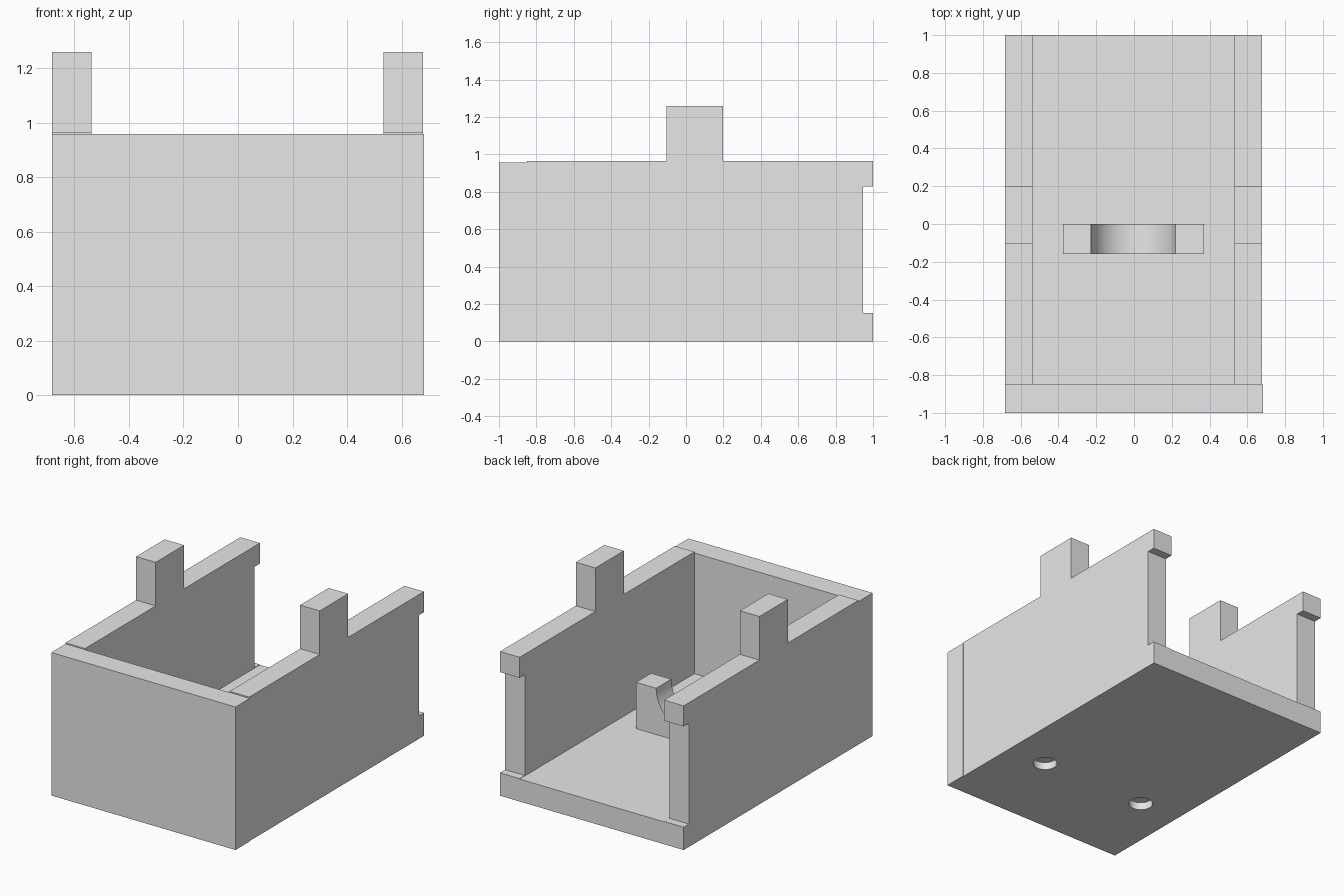
import bpy
import bmesh
import math
from mathutils import Vector

if "Cube" in bpy.data.objects:
    bpy.data.objects.remove(bpy.data.objects["Cube"], do_unlink=True)

grey = bpy.data.materials.new("light grey")
grey.use_nodes = True
grey.diffuse_color = (0.8, 0.8, 0.8, 1)
grey.node_tree.nodes["Principled BSDF"].inputs["Base Color"].default_value = (0.8, 0.8, 0.8, 1)


def prism(name, profile, offset):
    """Extrude a closed outline of 3D points along an offset."""
    bm = bmesh.new()
    face = bm.faces.new([bm.verts.new(p) for p in profile])
    grown = bmesh.ops.extrude_face_region(bm, geom=[face], use_keep_orig=True)
    moved = [v for v in grown["geom"] if isinstance(v, bmesh.types.BMVert)]
    bmesh.ops.translate(bm, verts=moved, vec=Vector(offset))
    bmesh.ops.recalc_face_normals(bm, faces=bm.faces)
    mesh = bpy.data.meshes.new(name)
    bm.to_mesh(mesh)
    bm.free()
    mesh.materials.append(grey)
    obj = bpy.data.objects.new(name, mesh)
    bpy.context.collection.objects.link(obj)
    return obj


def box(name, low, high):
    (x0, y0, z0), (x1, y1, z1) = low, high
    outline = [(x0, y0, z0), (x1, y0, z0), (x1, y1, z0), (x0, y1, z0)]
    return prism(name, outline, (0, 0, z1 - z0))


def smooth(obj):
    bpy.ops.object.select_all(action="DESELECT")
    obj.select_set(True)
    bpy.context.view_layer.objects.active = obj
    bpy.ops.object.shade_smooth_by_angle(angle=math.radians(30))


left, right = 0.678, -0.683
thick = 0.145
floor_top = 0.15
wall_top = 0.966

# Side walls with a raised tab and a notch in the rear edge
side = [(-0.85, 0), (1, 0), (1, 0.153), (0.945, 0.153), (0.945, 0.828), (1, 0.828),
        (1, wall_top), (0.198, wall_top), (0.198, 1.258), (-0.103, 1.258),
        (-0.103, wall_top), (-0.85, wall_top)]
for name, x in (("left_wall", left - thick), ("right_wall", right)):
    prism(name, [(x, y, z) for y, z in side], (thick, 0, 0))

# Front wall, slightly lower than the sides
box("front_wall", (right, -1, 0), (0.682, -0.85, 0.958))

# Floor with two blind round holes underneath
floor = box("floor", (right + thick, -0.85, 0), (left - thick, 1, floor_top))
for i, x in enumerate((-0.39, 0.39)):
    ring = [(x + 0.075 * math.cos(a), -0.4 + 0.075 * math.sin(a), -0.05)
            for a in (math.tau * k / 48 for k in range(48))]
    cutter = prism("hole_cutter_%d" % i, ring, (0, 0, 0.1))
    cutter.hide_render = True
    cutter.hide_set(True)
    cut = floor.modifiers.new("hole_%d" % i, "BOOLEAN")
    cut.operation = "DIFFERENCE"
    cut.solver = "EXACT"
    cut.object = cutter

# Cradle: block with a half-round trough
radius, cradle_top, mid = 0.224, 0.46, -0.003
outline = [(-0.375, floor_top), (0.37, floor_top), (0.37, cradle_top)]
outline += [(mid + radius * math.cos(a), cradle_top - radius * math.sin(a))
            for a in (math.pi * k / 32 for k in range(33))]
outline.append((-0.375, cradle_top))
cradle = prism("cradle", [(x, -0.16, z) for x, z in outline], (0, 0.16, 0))
smooth(cradle)
smooth(floor)
